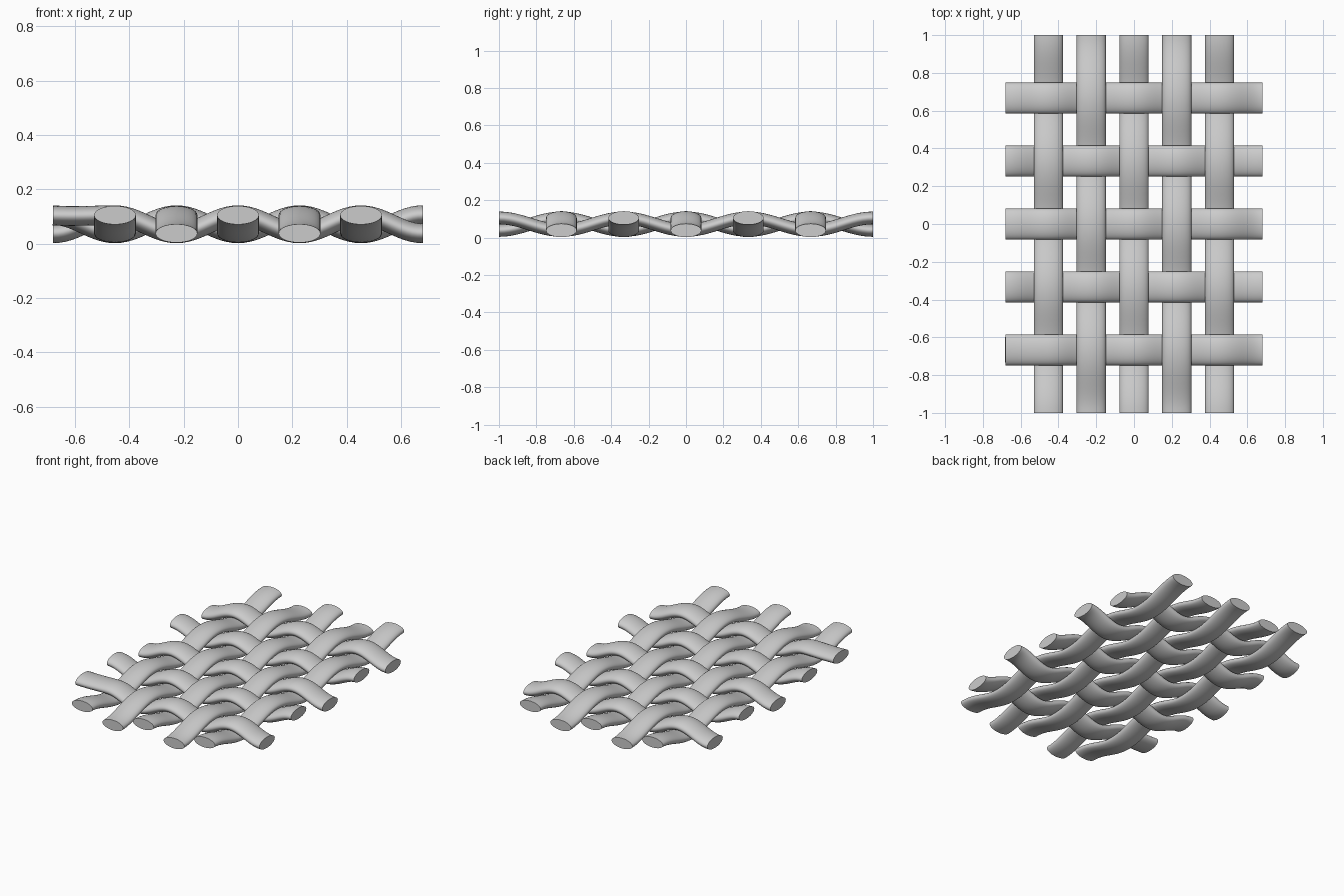
import bpy, bmesh, math
from mathutils import Vector

cube = bpy.data.objects.get("Cube")
if cube:
    bpy.data.objects.remove(cube, do_unlink=True)

# One plain grey for every strand
grey = bpy.data.materials.new("plain grey")
grey.use_nodes = True
grey.diffuse_color = (0.6, 0.6, 0.6, 1)
grey.node_tree.nodes["Principled BSDF"].inputs["Base Color"].default_value = (0.6, 0.6, 0.6, 1)

MID, WAVE = 0.0715, 0.0335   # centre height and rise of the weave
SIDES, STEPS = 32, 72


def strand(name, along, across, half_length, half_width, half_thick, height):
    """Sweep an oval section along a wavy line, square to the line."""
    bm = bmesh.new()
    rings = []
    for i in range(STEPS + 1):
        t = half_length * (2 * i / STEPS - 1)
        slope = (height(t + 0.001) - height(t - 0.001)) / 0.002
        tangent = (along + Vector((0, 0, slope))).normalized()
        side = Vector((0, 0, 1)).cross(along)
        up = tangent.cross(side)
        centre = along * t + across + Vector((0, 0, height(t)))
        ring = []
        for k in range(SIDES):
            a = math.tau * k / SIDES
            ring.append(bm.verts.new(centre + side * half_width * math.cos(a)
                                     + up * half_thick * math.sin(a)))
        rings.append(ring)
    for r, s in zip(rings, rings[1:]):
        for k in range(SIDES):
            n = (k + 1) % SIDES
            bm.faces.new((r[k], r[n], s[n], s[k]))
    bm.faces.new(rings[0])
    bm.faces.new(rings[-1])
    bmesh.ops.recalc_face_normals(bm, faces=bm.faces)
    mesh = bpy.data.meshes.new(name)
    bm.to_mesh(mesh)
    bm.free()
    mesh.materials.append(grey)
    obj = bpy.data.objects.new(name, mesh)
    bpy.context.collection.objects.link(obj)
    bpy.ops.object.select_all(action="DESELECT")
    obj.select_set(True)
    bpy.context.view_layer.objects.active = obj
    bpy.ops.object.shade_smooth_by_angle(angle=math.radians(40))


def wave(sign, spacing):
    return lambda t: MID + sign * WAVE * math.cos(math.pi * t / spacing)


def raised_end(regular):
    """Weave whose left end stays up with a slight sag."""
    def height(t):
        if t > -0.453:
            return regular(t)
        return MID + WAVE - 0.003 * (1 - math.cos((t + 0.453) * 20)) / 2
    return height


X, Y = Vector((1, 0, 0)), Vector((0, 1, 0))
for i in range(5):
    sign = 1 if i % 2 == 0 else -1
    # Lengthwise strand
    strand(f"lengthwise_strand_{i + 1}", Y, X * 0.2265 * (i - 2), 1.0,
           0.077, 0.034, wave(-sign, 1 / 3))
    # Crosswise strand, the front one with a raised left end
    height = wave(sign, 0.2265)
    if i == 0:
        height = raised_end(height)
    strand(f"crosswise_strand_{i + 1}", X, Y * 0.333 * (i - 2), 0.681,
           0.082, 0.036, height)
